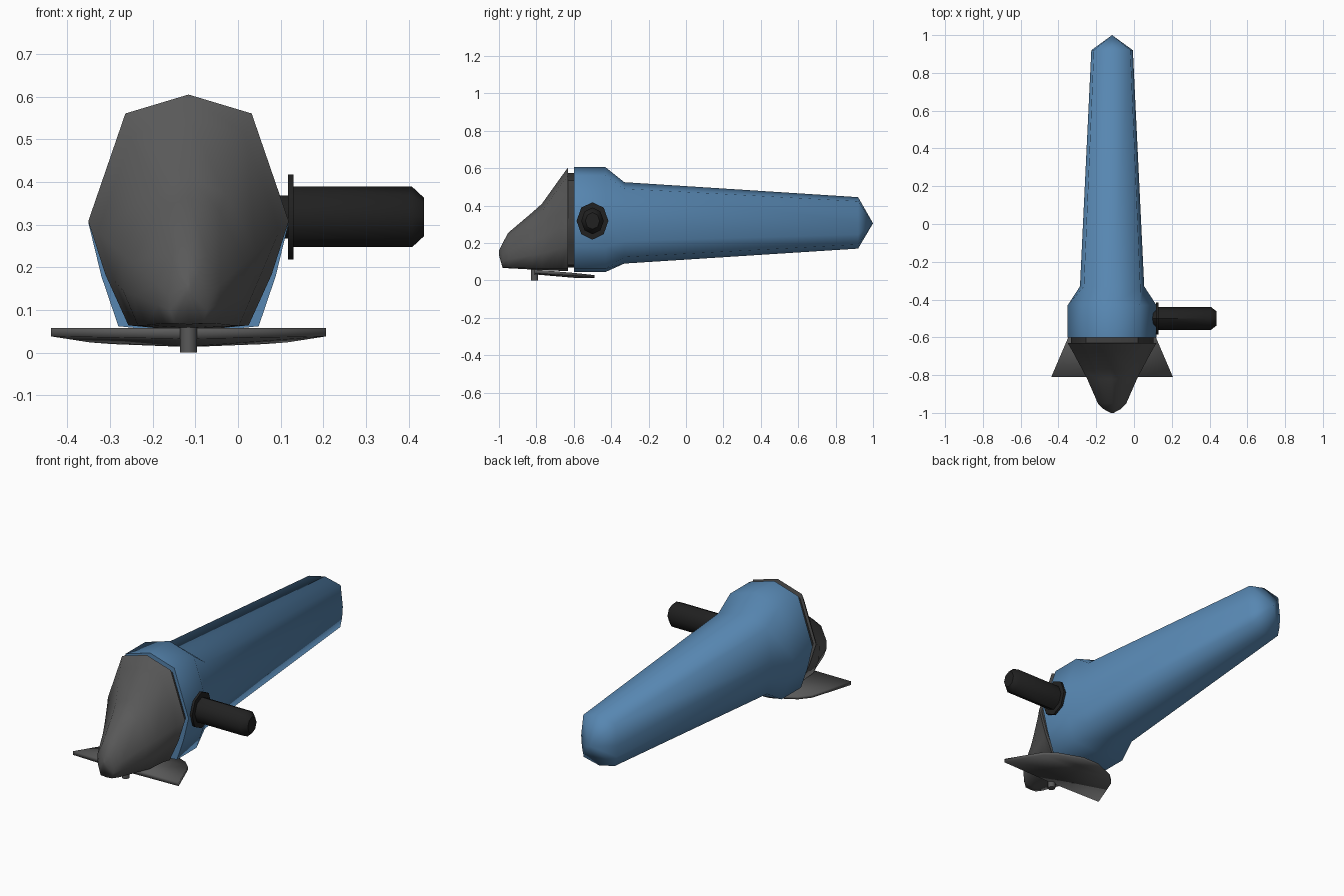
import bpy, bmesh, math
from mathutils import Vector

if "Cube" in bpy.data.objects:
    bpy.data.objects.remove(bpy.data.objects["Cube"])

CX = -0.116  # centre line of the body


def material(name, rgb):
    m = bpy.data.materials.new(name)
    m.diffuse_color = (*rgb, 1)
    m.use_nodes = True
    m.node_tree.nodes["Principled BSDF"].inputs["Base Color"].default_value = m.diffuse_color
    return m


BLUE = material("blue", (0.095, 0.24, 0.44))
GREY = material("dark_grey", (0.10, 0.10, 0.10))
SEAM = material("seam_grey", (0.05, 0.05, 0.05))
BLACK = material("black", (0.015, 0.015, 0.015))


def loft(name, rings, mat, angle=40):
    """Skin a list of equal-length closed rings and cap both ends."""
    bm = bmesh.new()
    vs = [[bm.verts.new(p) for p in r] for r in rings]
    n = len(vs[0])
    for a, b in zip(vs, vs[1:]):
        for i in range(n):
            j = (i + 1) % n
            bm.faces.new((a[i], a[j], b[j], b[i]))
    for r in (vs[0], vs[-1]):
        c = bm.verts.new(sum((v.co for v in r), Vector()) / n)
        for i in range(n):
            bm.faces.new((r[i], r[(i + 1) % n], c))
    bmesh.ops.remove_doubles(bm, verts=bm.verts[:], dist=0.0005)
    bmesh.ops.recalc_face_normals(bm, faces=bm.faces[:])
    me = bpy.data.meshes.new(name)
    bm.to_mesh(me)
    bm.free()
    ob = bpy.data.objects.new(name, me)
    bpy.context.collection.objects.link(ob)
    me.materials.append(mat)
    bpy.context.view_layer.objects.active = ob
    for o in bpy.context.selected_objects:
        o.select_set(False)
    ob.select_set(True)
    bpy.ops.object.shade_smooth_by_angle(angle=math.radians(angle))
    return ob


def section(half, y, hw, zb, zt):
    """Mirror a half outline (unit coordinates) into a ring at depth y."""
    full = half + [(-x, z) for x, z in half[-2:0:-1]]
    zc, zh = (zb + zt) / 2, (zt - zb) / 2
    return [(CX + x * hw, y, zc + z * zh) for x, z in full]


BODY = [(0, 1), (0.63, 0.84), (1, -0.07), (0.87, -0.52), (0.7, -0.94), (0, -1)]
GRIP = [(0, 1), (0.88, 0.84), (1, 0), (0.96, -0.45), (0.86, -0.84), (0, -1)]
HEAD = [(0, 1), (0.63, 0.84), (1, -0.07), (0.83, -0.52), (0.6, -0.95), (0, -1)]
NOSE = [(0, 1), (0.56, 0.78), (1, 0), (0.97, -0.5), (0.75, -0.96), (0, -1)]

# Body: wide collar tapering into the long handle
loft("handle_body", [section(*s) for s in [
    (BODY, -0.60, 0.235, 0.045, 0.605), (BODY, -0.43, 0.235, 0.045, 0.605),
    (GRIP, -0.33, 0.170, 0.090, 0.525), (GRIP, 0.92, 0.110, 0.170, 0.445),
    (GRIP, 1.0, 0.0, 0.305, 0.305)]], BLUE, 75)

# Recessed seam between body and head
loft("seam_ring", [section(HEAD, y, 0.218, 0.07, 0.575) for y in (-0.64, -0.59)], SEAM)

# Sloping nose head
loft("nose_head", [section(*s) for s in [
    (HEAD, -0.63, 0.235, 0.050, 0.605), (HEAD, -0.67, 0.212, 0.051, 0.550),
    (NOSE, -0.77, 0.158, 0.056, 0.410), (NOSE, -0.82, 0.132, 0.058, 0.365),
    (NOSE, -0.95, 0.075, 0.065, 0.255), (NOSE, -0.98, 0.045, 0.066, 0.200),
    (NOSE, -1.0, 0.008, 0.135, 0.160)]], GREY, 75)


# Flared sole plate, tilted down to a rounded back edge, slight keel
def sole(y, hw, z, t, keel):
    xs = (-hw, 0, hw)
    return ([(CX + x, y, z) for x in xs] +
            [(CX + x, y, z - t - (keel if x == 0 else 0)) for x in xs[::-1]])


loft("sole_plate", [sole(-0.81, 0.322, 0.058, 0.020, 0.006),
                    sole(-0.60, 0.232, 0.040, 0.016, 0.010),
                    sole(-0.55, 0.180, 0.035, 0.015, 0.007),
                    sole(-0.49, 0.050, 0.028, 0.013, 0.001)], GREY, 100)


# Round parts: profile of (axial position, radius) swept around an axis
def turned(name, profile, place, mat, n=8):
    rings = [[place(a, r * math.cos(2 * math.pi * i / n), r * math.sin(2 * math.pi * i / n))
              for i in range(n)] for a, r in profile]
    return loft(name, rings, mat, 46)


turned("sole_pin", [(0, 0.02), (0.06, 0.02)], lambda a, u, v: (CX + u, -0.81 + v, a), GREY)


def sideways(a, u, v):
    return (a, -0.5 + 0.85 * u, 0.318 + v)


turned("side_neck", [(0.03, 0.05), (0.12, 0.05)], sideways, BLACK)
turned("side_flange", [(0.117, 0.1), (0.13, 0.1)], sideways, BLACK)
turned("side_grip", [(0.125, 0.071), (0.408, 0.071), (0.436, 0.045)], sideways, BLACK)
